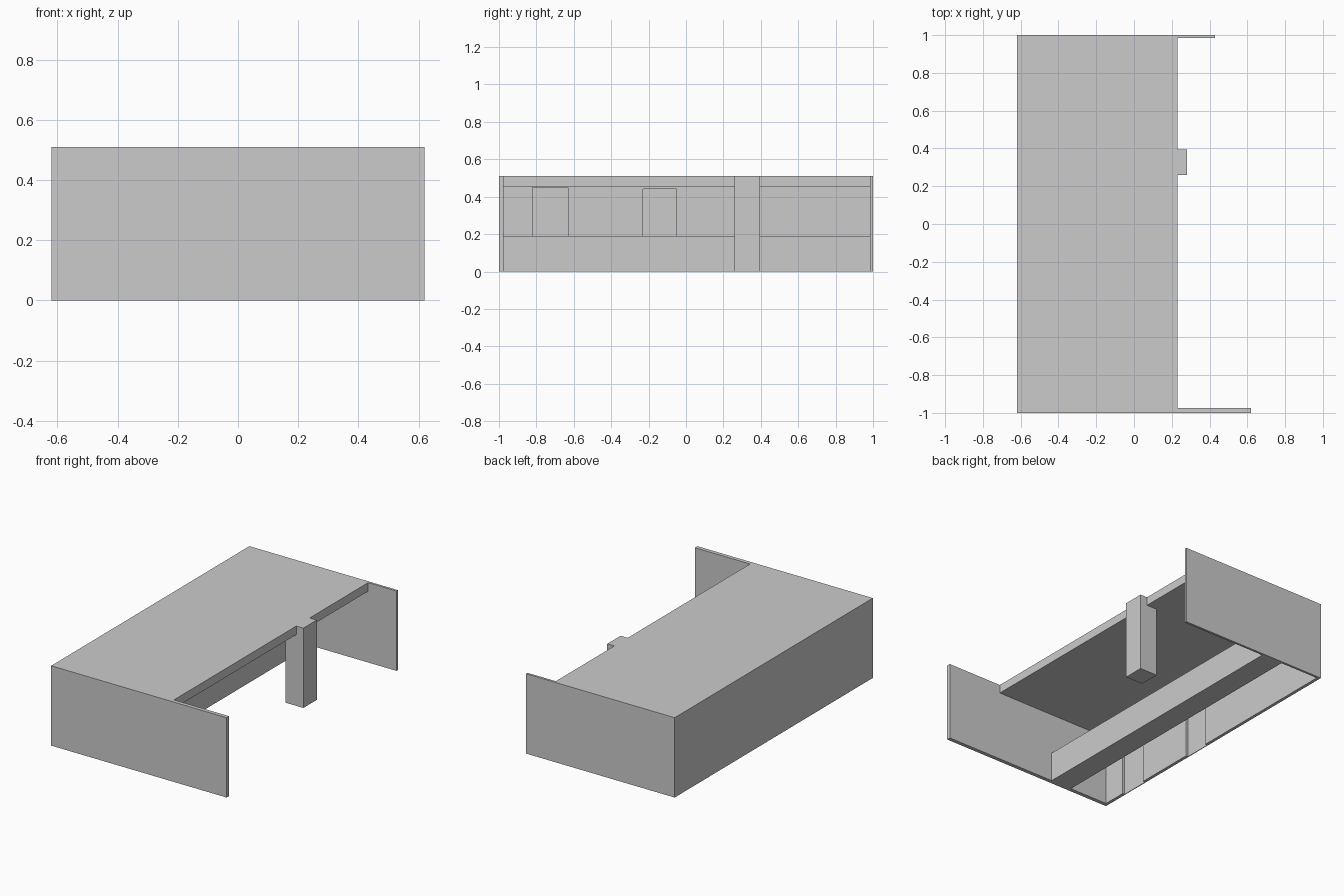
import bpy, bmesh

if "Cube" in bpy.data.objects:
    bpy.data.objects.remove(bpy.data.objects["Cube"])


def prism(name, profile, y0, y1):
    """Extrude an (x, z) profile along y."""
    bm = bmesh.new()
    face = bm.faces.new([bm.verts.new((x, y0, z)) for x, z in profile])
    ext = bmesh.ops.extrude_face_region(bm, geom=[face])
    verts = [v for v in ext["geom"] if isinstance(v, bmesh.types.BMVert)]
    bmesh.ops.translate(bm, vec=(0, y1 - y0, 0), verts=verts)
    bmesh.ops.recalc_face_normals(bm, faces=bm.faces[:])
    mesh = bpy.data.meshes.new(name)
    bm.to_mesh(mesh)
    bm.free()
    obj = bpy.data.objects.new(name, mesh)
    bpy.context.collection.objects.link(obj)
    return obj


def box(name, x0, x1, y0, y1, z0, z1):
    return prism(name, [(x0, z0), (x1, z0), (x1, z1), (x0, z1)], y0, y1)


BACK, FRONT, TOP, ROOF = -0.62, 0.23, 0.51, 0.455
INNER = BACK + 0.02          # inside face of the back wall
LEFT, RIGHT = -0.975, 0.985  # inside faces of the side walls

# Side walls, one longer than the other
box("long_side_wall", BACK, 0.62, -1, LEFT, 0, TOP)
box("short_side_wall", BACK, 0.43, RIGHT, 1, 0, TOP)

# Back wall with two shallow doorways recessed on the inside
wall = box("back_wall", BACK, INNER, LEFT, RIGHT, 0, TOP)
for y0, y1, height in [(-0.82, -0.63, 0.45), (-0.23, -0.05, 0.44)]:
    cutter = box("doorway_cutter", INNER - 0.015, INNER + 0.1, y0, y1, -0.1, height)
    mod = wall.modifiers.new("doorway", 'BOOLEAN')
    mod.operation = 'DIFFERENCE'
    mod.solver = 'EXACT'
    mod.object = cutter
    cutter.hide_render = True
    cutter.hide_set(True)

# Roof slab and low counter spanning between the side walls
box("roof_slab", INNER, FRONT, LEFT, RIGHT, ROOF, TOP)
box("counter", -0.325, -0.175, LEFT, RIGHT, 0, 0.19)

# Pillar notched around the front edge of the roof
prism("pillar", [(0.155, 0), (0.28, 0), (0.28, TOP), (FRONT, TOP),
                 (FRONT, ROOF), (0.155, ROOF)], 0.26, 0.395)
